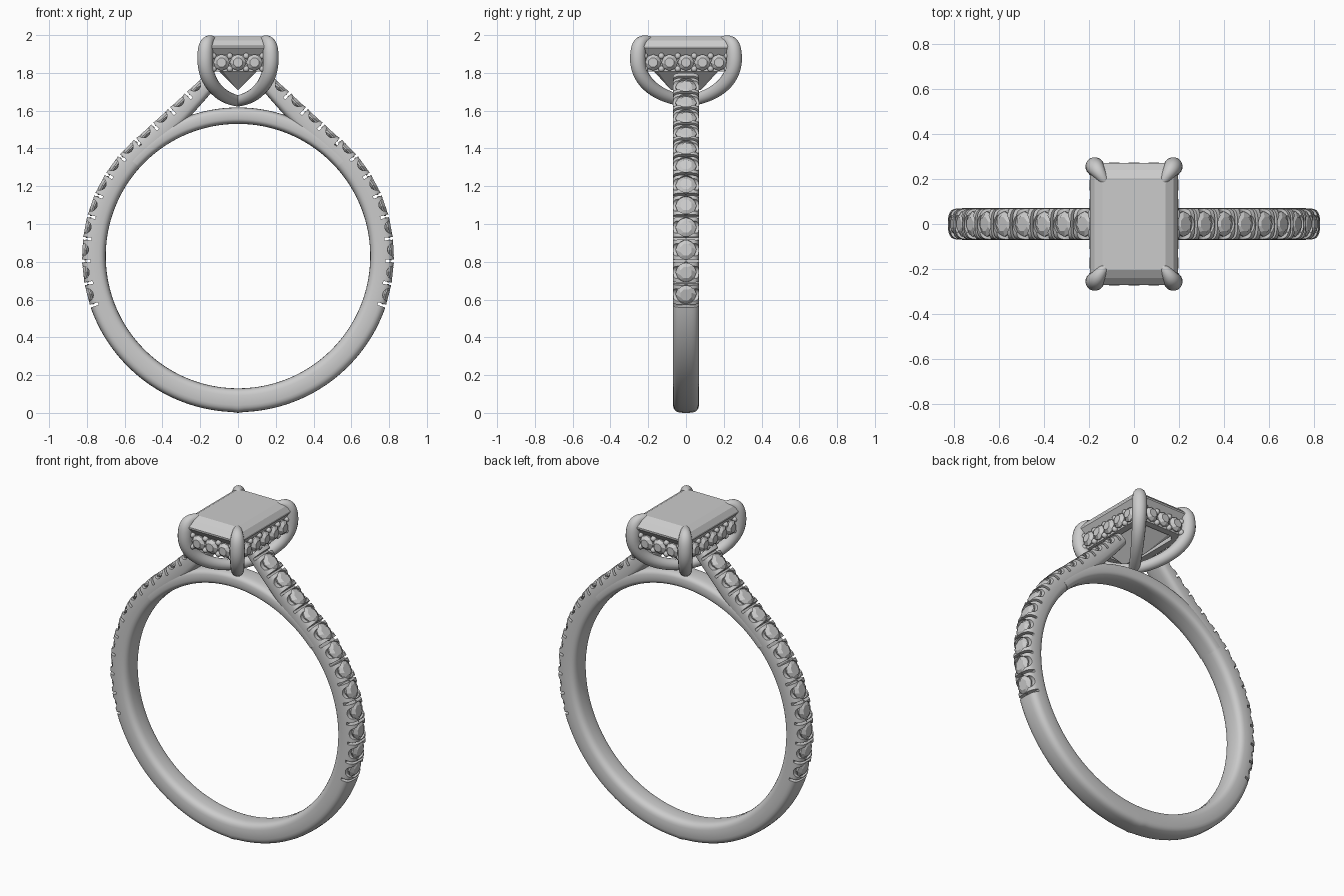
import bpy, bmesh
from math import sin, cos, pi, radians, copysign
from mathutils import Vector, Matrix
from mathutils.geometry import interpolate_bezier

if "Cube" in bpy.data.objects:
    bpy.data.objects.remove(bpy.data.objects["Cube"])

GREY = (0.6, 0.6, 0.6, 1)
metal = bpy.data.materials.new("light_grey")
metal.use_nodes = True
metal.diffuse_color = GREY
metal.node_tree.nodes["Principled BSDF"].inputs["Base Color"].default_value = GREY

CENTRE = Vector((0, 0, 0.83))
INNER, OUTER, HALF_WIDTH = 0.70, 0.826, 0.07


def finish(name, bm, angle=None):
    """Turn a bmesh into a named object, smooth up to the given angle."""
    bmesh.ops.recalc_face_normals(bm, faces=bm.faces)
    mesh = bpy.data.meshes.new(name)
    bm.to_mesh(mesh)
    bm.free()
    mesh.materials.append(metal)
    obj = bpy.data.objects.new(name, mesh)
    bpy.context.collection.objects.link(obj)
    if angle:
        smooth(obj, angle)
    return obj


def smooth(obj, angle):
    bpy.ops.object.select_all(action='DESELECT')
    obj.select_set(True)
    bpy.context.view_layer.objects.active = obj
    bpy.ops.object.shade_smooth_by_angle(angle=radians(angle))


def loft(bm, rings, loop=False):
    """Skin a row of equal rings; cap the ends or close the loop."""
    rows = [[bm.verts.new(p) for p in ring] for ring in rings]
    n = len(rows[0])
    pairs = list(zip(rows, rows[1:])) + ([(rows[-1], rows[0])] if loop else [])
    for a, b in pairs:
        for i in range(n):
            j = (i + 1) % n
            bm.faces.new((a[i], a[j], b[j], b[i]))
    if not loop:
        bm.faces.new(rows[0])
        bm.faces.new(rows[-1])


def section(inner, outer, n=28):
    """Soft rectangular cross-section between an inner and an outer point."""
    mid, half = (inner + outer) / 2, (outer - inner) / 2
    ring = []
    for i in range(n):
        a = 2 * pi * i / n
        u, v = [copysign(abs(t) ** 0.6, t) for t in (cos(a), sin(a))]
        ring.append(mid + half * u + Vector((0, HALF_WIDTH * v, 0)))
    return ring


def arc(radius, start, end, n):
    angles = [radians(start + (end - start) * i / n) for i in range(n + 1)]
    return [CENTRE + Vector((cos(a), 0, sin(a))) * radius for a in angles]


def bezier(points, n):
    return interpolate_bezier(*[Vector(p) for p in points], n)


def xz(*pairs):
    return [(x, 0, z) for x, z in pairs]


def flip(p):
    return Vector((-p.x, p.y, p.z))


def frame(pos, normal, along):
    """Matrix whose z is the normal and x runs along the row."""
    side = normal.cross(along)
    m = Matrix((along, side, normal)).transposed().to_4x4()
    m.translation = pos
    return m


def gem(bm, m, r, high, low):
    """Small round brilliant with eight sides, girdle at local z = 0."""
    rings = []
    for k, z, turn in ((0.1, -low, 0), (1, -0.004, 0), (1, 0.004, 0), (0.58, high, 0.5)):
        ring = [(2 * pi * (i + turn) / 8) for i in range(8)]
        rings.append([m @ Vector((r * k * cos(a), r * k * sin(a), z)) for a in ring])
    loft(bm, rings)


# Shank: circle below, rising into two straight arms at the shoulders
outer = arc(OUTER, -90, 48, 60) + bezier(
    xz((0.552, 1.443), (0.44, 1.545), (0.27, 1.70), (0.165, 1.80)), 16)[1:]
inner = arc(INNER, -90, 48, 60) + bezier(
    xz((0.468, 1.350), (0.37, 1.44), (0.21, 1.61), (0.10, 1.745)), 16)[1:]
outer[0].z = 0.0
left_side = [section(a, b) for a, b in zip(inner, outer)]
right_side = [[flip(p) for p in ring] for ring in left_side[1:]]
bm = bmesh.new()
loft(bm, right_side[::-1] + left_side)
shank = finish("shank", bm)


# Even stations along the outer edge for the row of stones
def stations(path, first_z, last_z, count):
    path = [p for p in path if first_z <= p.z <= last_z]
    lengths = [0]
    for a, b in zip(path, path[1:]):
        lengths.append(lengths[-1] + (b - a).length)
    result = []
    for k in range(count):
        target = lengths[-1] * k / (count - 1)
        i = max(j for j in range(len(path) - 1) if lengths[j] <= target + 1e-6)
        step = path[i + 1] - path[i]
        along = step.normalized()
        pos = path[i] + along * (target - lengths[i])
        result.append((pos, Vector((along.z, 0, -along.x)), along))
    return result


# Odd stations hold the stones, even ones the slots between them
marks = stations(outer, 0.55, 1.785, 25)
marks += [(flip(p), flip(n), flip(t)) for p, n, t in marks]
slots, scallops, seats, stones = [bmesh.new() for _ in range(4)]
for k, (pos, normal, along) in enumerate(marks):
    m = frame(pos, normal, along)
    if k % 25 % 2 == 0:
        bmesh.ops.create_cube(slots, size=1, matrix=m @ Matrix.Diagonal((0.015, 0.3, 0.09, 1)))
    else:
        bmesh.ops.create_cone(scallops, cap_ends=True, segments=20, radius1=0.034, radius2=0.034,
                              depth=0.3, matrix=m @ Matrix.Rotation(pi / 2, 4, 'X'))
        bmesh.ops.create_cone(seats, cap_ends=True, segments=20, radius1=0.05, radius2=0.05,
                              depth=0.08, matrix=m @ Matrix.Translation((0, 0, 0.016)))
        gem(stones, m @ Matrix.Translation((0, 0, -0.02)), 0.056, 0.018, 0.04)
finish("shank_stones", stones)

for name, cutter_bm in (("slots", slots), ("scallops", scallops), ("seats", seats)):
    cutter = finish(name + "_cutter", cutter_bm)
    cutter.hide_render = True
    cut = shank.modifiers.new(name, 'BOOLEAN')
    cut.operation, cut.solver, cut.object = 'DIFFERENCE', 'EXACT', cutter
    bpy.context.view_layer.objects.active = shank
    bpy.ops.object.modifier_apply(modifier=name)
    bpy.data.objects.remove(cutter)
smooth(shank, 35)

# Bridge closing the finger hole under the head
bm = bmesh.new()
loft(bm, [section(a, b) for a, b in zip(arc(INNER, 42, 138, 48), arc(0.787, 42, 138, 48))])
finish("bridge", bm, 40)


# Main stone: step-cut rectangle with clipped corners
def clipped(x, y, z, c):
    return [Vector(p) for p in ((x, y - c, z), (x - c, y, z), (c - x, y, z), (-x, y - c, z),
                                (-x, c - y, z), (c - x, -y, z), (x - c, -y, z), (x, c - y, z))]


bm = bmesh.new()
loft(bm, [clipped(0.003, 0.08, 1.71, 0.002), clipped(0.12, 0.19, 1.83, 0.025),
          clipped(0.195, 0.27, 1.932, 0.045), clipped(0.195, 0.27, 1.942, 0.045),
          clipped(0.175, 0.24, 1.972, 0.035), clipped(0.14, 0.205, 1.993, 0.025)])
finish("main_stone", bm)

# Hidden halo rail below the main stone
bm = bmesh.new()
loft(bm, [clipped(0.165, 0.24, 1.905, 0.03), clipped(0.165, 0.24, 1.808, 0.03),
          clipped(0.125, 0.2, 1.808, 0.03), clipped(0.125, 0.2, 1.905, 0.03)], loop=True)
finish("halo_rail", bm)

# Halo stones and the beads that hold them, on all four faces
stones, beads = bmesh.new(), bmesh.new()
for turn, reach, count in ((0, 0.24, 3), (1, 0.165, 5), (2, 0.24, 3), (3, 0.165, 5)):
    spin = Matrix.Rotation(turn * pi / 2, 4, 'Z')
    for k in range(count):
        x = (k - (count - 1) / 2) * 0.087
        face = frame(Vector((x, -reach - 0.01, 1.855)), Vector((0, -1, 0)), Vector((1, 0, 0)))
        gem(stones, spin @ face, 0.044, 0.022, 0.03)
        edges = (-0.0435, 0.0435) if k == 0 else (0.0435,)
        for dx in edges:
            for dz in (-0.034, 0.034):
                spot = Matrix.Translation((x + dx, -reach - 0.008, 1.855 + dz))
                bmesh.ops.create_uvsphere(beads, u_segments=10, v_segments=7,
                                          radius=0.017, matrix=spin @ spot)
finish("halo_stones", stones)
finish("halo_beads", beads, 60)

# Four claws sweeping from the base to the corners of the main stone
lower = bezier(xz((0, 1.652), (0.5, 1.665), (1, 1.74), (1, 1.87)), 18)
upper = bezier(xz((1, 1.87), (1, 1.945), (0.97, 1.975), (0.75, 1.975)), 14)
profile = [(p, 0.03 + 0.012 * i / 17) for i, p in enumerate(lower)]
profile += [(p, 0.042 - 0.022 * (i / 13) ** 2) for i, p in enumerate(upper) if i]
for name, sx, sy in (("front_left", 1, -1), ("front_right", -1, -1),
                     ("back_left", 1, 1), ("back_right", -1, 1)):
    corner = Vector((0.174 * sx, 0.255 * sy, 0))
    level = Vector((corner.y, -corner.x, 0)).normalized()
    path = [corner * p.x + Vector((0, 0, p.z)) for p, _ in profile]
    rings = []
    for i, p in enumerate(path):
        way = (path[min(i + 1, len(path) - 1)] - path[max(i - 1, 0)]).normalized()
        up = way.cross(level)
        r = profile[i][1]
        rings.append([p + (level * cos(a) + up * sin(a)) * r
                      for a in [2 * pi * k / 16 for k in range(16)]])
    # Rounded tip
    for step, k in ((0.012, 0.75), (0.018, 0.3)):
        rings.append([path[-1] + way * step + (q - path[-1]) * k for q in rings[len(path) - 1]])
    bm = bmesh.new()
    loft(bm, rings)
    finish(name + "_claw", bm, 60)
